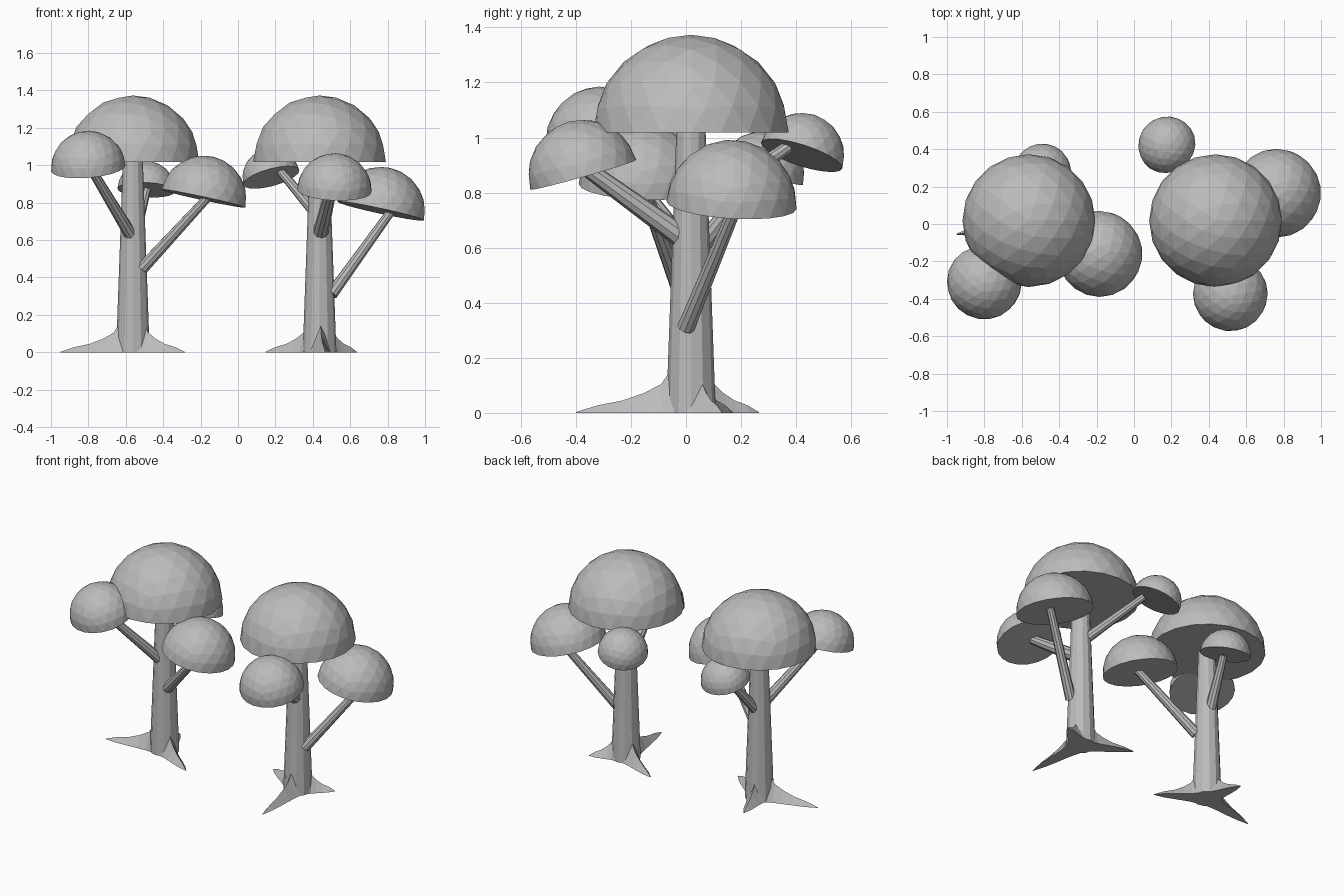
import bpy, bmesh
from mathutils import Vector, Matrix

if "Cube" in bpy.data.objects:
    bpy.data.objects.remove(bpy.data.objects["Cube"])

grey = bpy.data.materials.new("plain grey")
grey.diffuse_color = (0.5, 0.5, 0.5, 1)
grey.use_nodes = True
grey.node_tree.nodes["Principled BSDF"].inputs["Base Color"].default_value = grey.diffuse_color


def finish(bm, name):
    bmesh.ops.recalc_face_normals(bm, faces=bm.faces[:])
    me = bpy.data.meshes.new(name)
    bm.to_mesh(me)
    bm.free()
    me.materials.append(grey)
    ob = bpy.data.objects.new(name, me)
    bpy.context.collection.objects.link(ob)
    return ob


# faceted half sphere with a flat underside, leaning towards (nx, ny)
def canopy(name, centre, radius, nx=0.0, ny=0.0):
    bm = bmesh.new()
    bmesh.ops.create_icosphere(bm, subdivisions=3, radius=radius)
    geom = bm.verts[:] + bm.edges[:] + bm.faces[:]
    cut = bmesh.ops.bisect_plane(bm, geom=geom, plane_co=(0, 0, 0), plane_no=(0, 0, -1),
                                 clear_outer=True)
    rim = [e for e in cut["geom_cut"] if isinstance(e, bmesh.types.BMEdge)]
    bmesh.ops.contextual_create(bm, geom=rim)
    n = Vector((nx, ny, (1 - nx * nx - ny * ny) ** 0.5))
    rot = Vector((0, 0, 1)).rotation_difference(n).to_matrix().to_4x4()
    bm.transform(Matrix.Translation(centre) @ rot)
    finish(bm, name)


# tapered rod between two points
def rod(name, a, b, r1, r2, sides):
    a, b = Vector(a), Vector(b)
    bm = bmesh.new()
    bmesh.ops.create_cone(bm, cap_ends=True, segments=sides, radius1=r1, radius2=r2,
                          depth=(b - a).length)
    rot = (b - a).to_track_quat('Z', 'Y').to_matrix().to_4x4()
    bm.transform(Matrix.Translation((a + b) / 2) @ rot)
    finish(bm, name)


# ridge-shaped root running from the trunk to a pointed tip: (fraction, height, half width)
ROOT = [(0, .17, .06), (.12, .105, .05), (.3, .072, .042), (.52, .045, .034),
        (.77, .028, .022), (1, .003, .003)]


def root(name, trunk, tip):
    base, tip = Vector((*trunk, 0)), Vector((*tip, 0))
    d = (tip - base).normalized()
    side = Vector((-d.y, d.x, 0))
    start = base + d * 0.065
    bm = bmesh.new()
    rings = []
    for t, h, w in ROOT:
        p = start.lerp(tip, t)
        rings.append([bm.verts.new(q) for q in
                      (p - side * w, p + Vector((0, 0, h)), p + side * w)])
    for a, b in zip(rings, rings[1:]):
        for i in range(3):
            j = (i + 1) % 3
            bm.faces.new((a[i], a[j], b[j], b[i]))
    bm.faces.new(rings[0])
    bm.faces.new(rings[-1])
    finish(bm, name)


def tree(label, x, limbs, tips):
    y = 0.018
    rod(label + "_trunk", (x, y, 0), (x, y, 1.03), 0.09, 0.053, 12)
    canopy(label + "_top_canopy", (x, y, 1.018), 0.355)
    for i, (start, end, r, centre, radius, nx, ny) in enumerate(limbs, 1):
        rod(f"{label}_branch_{i}", start, end, r, r * 0.72, 10)
        canopy(f"{label}_branch_canopy_{i}", centre, radius, nx, ny)
    for i, tip in enumerate(tips, 1):
        root(f"{label}_root_{i}", (x, y), tip)


# left tree
tree("left_tree", -0.562, [
    ((-.575, -.02, .63), (-.785, -.29, .98), .034, (-.80, -.31, .985), .20, -.08, -.26),
    ((-.51, -.02, .45), (-.16, -.16, .83), .034, (-.185, -.16, .822), .23, .21, .04),
    ((-.56, .05, .60), (-.49, .26, .87), .034, (-.49, .275, .868), .155, .05, .26),
], [(-.948, -.055), (-.285, -.15), (-.62, .265)])

# right tree
tree("right_tree", 0.436, [
    ((.44, -.01, .635), (.50, -.35, .88), .042, (.515, -.373, .865), .20, .04, -.27),
    ((.50, .0, .31), (.83, .19, .77), .033, (.763, .165, .755), .237, .21, .06),
    ((.42, .04, .74), (.23, .37, .965), .032, (.178, .42, .935), .155, -.25, .30),
], [(.465, -.40), (.635, .13), (.147, .17)])
